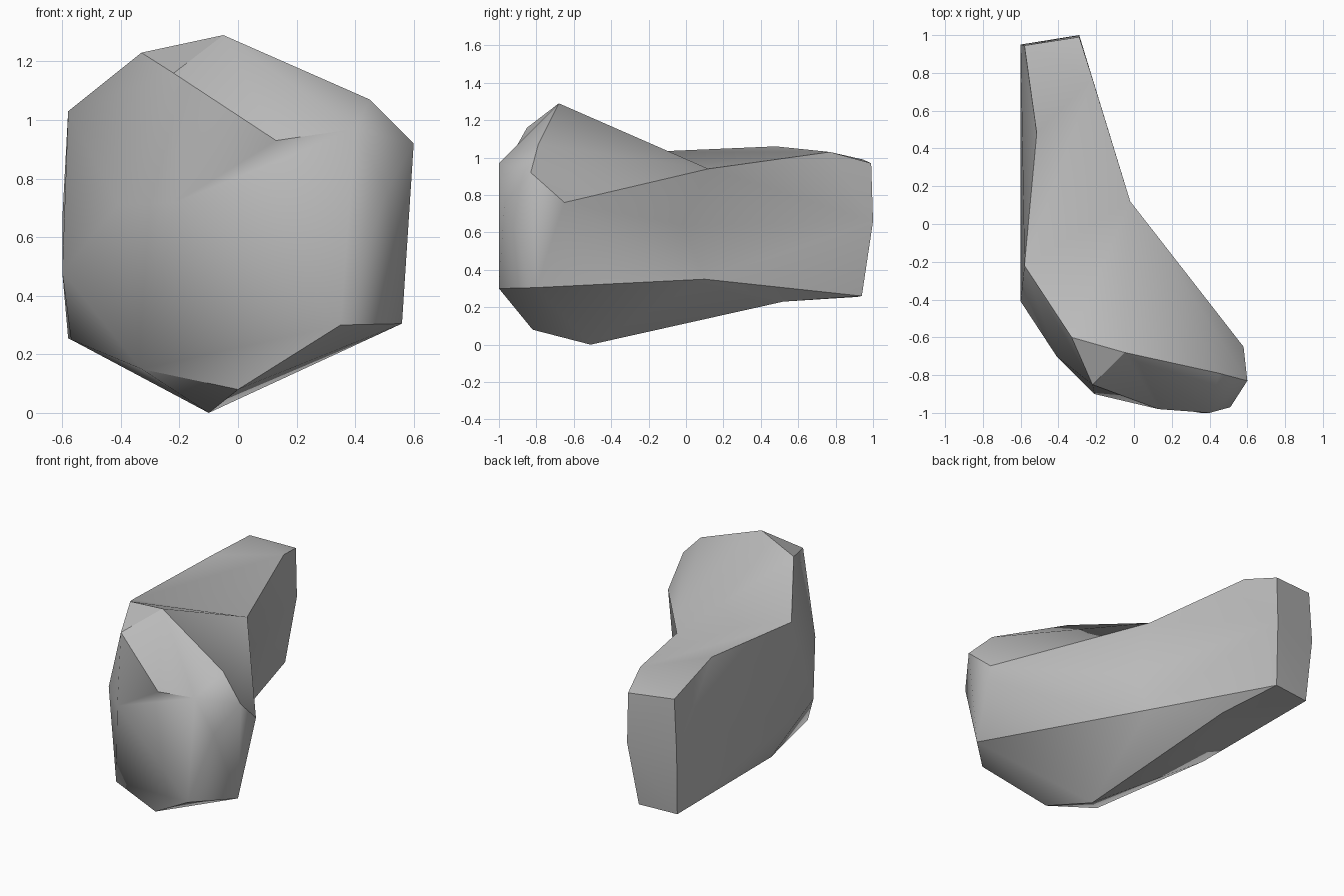
import bpy, bmesh
from mathutils import Vector

cube = bpy.data.objects.get("Cube")
if cube:
    bpy.data.objects.remove(cube, do_unlink=True)

stone = bpy.data.materials.new("stone_grey")
stone.use_nodes = True
GREY = (0.5, 0.5, 0.5, 1)
stone.diffuse_color = GREY
stone.node_tree.nodes["Principled BSDF"].inputs["Base Color"].default_value = GREY

# Corners that are referred to again when the hollows are made
bend_top, bend_low = (-.02, .12, .94), (-.03, .10, .35)
shoulder, keel = (-.58, -.22, 1.03), (-.1, -.51, 0)
brow_right, brow_left = (-.22, -.85, 1.16), (.4, -1, .97)
end_top, end_low, end_inner = (-.58, .945, .99), (-.58, .915, .255), (-.33, .94, .26)

# Corners shared by the two lobes, along the bend
shared = [bend_top, bend_low, shoulder, keel, (-.6, -.41, .48), (-.57, -.03, .25)]
# Broad front lobe: crown, left flank, front face, underside
head = [(-.05, -.68, 1.29), (-.33, -.6, 1.23), (.45, -.79, 1.07), brow_right, brow_left,
        (.6, -.83, .92), (.58, -.65, .76), (.56, -.8, .305),
        (.51, -.97, .76), (.35, -1, .3), (-.21, -.9, .72),
        (-.41, -.7, .71), (0, -.82, .08), (-.33, -.74, .15)]
# Narrow rear lobe: ridge and blunt end
tail = [(-.22, .77, 1.03), (-.29, .99, .97), (-.29, 1, .66), (-.6, .95, .66),
        end_top, end_low, end_inner]
# Hollowed edges: the two ends and the point the middle moves to
hollows = [(bend_top, bend_low, (-.03, -.015, .64)),
           (brow_right, brow_left, (.13, -.98, .93)),
           (shoulder, end_top, (-.515, .48, 1.06)),
           (keel, end_inner, (-.26, .52, .23))]


def hull(name, points):
    bm = bmesh.new()
    for p in points:
        bm.verts.new(p)
    res = bmesh.ops.convex_hull(bm, input=bm.verts)
    spare = {g for g in res["geom_interior"] + res["geom_unused"]
             if isinstance(g, bmesh.types.BMVert)}
    bmesh.ops.delete(bm, geom=list(spare), context='VERTS')
    bmesh.ops.recalc_face_normals(bm, faces=bm.faces)
    mesh = bpy.data.meshes.new(name)
    bm.to_mesh(mesh)
    bm.free()
    mesh.materials.append(stone)
    ob = bpy.data.objects.new(name, mesh)
    bpy.context.collection.objects.link(ob)
    return ob


def edge_between(bm, a, b):
    ends = [min(bm.verts, key=lambda v: (v.co - Vector(p)).length) for p in (a, b)]
    return bm.edges.get(ends)


def hollow(bm, a, b, middle):
    edge = edge_between(bm, a, b)
    if edge:
        mid = bmesh.utils.edge_split(edge, edge.verts[0], 0.5)[1]
        # Join the new corner to the far corner of each neighbouring triangle
        for f in list(mid.link_faces):
            far = [v for v in f.verts if v != mid and not bm.edges.get((mid, v))]
            if far:
                bmesh.utils.face_split(f, mid, far[0])
        mid.co = middle


# Join the lobes into one boulder
rock = hull("boulder", shared + head)
rear = hull("rear_lobe", shared + tail)
join = rock.modifiers.new("join", 'BOOLEAN')
join.operation, join.solver, join.object = 'UNION', 'EXACT', rear
bpy.context.view_layer.update()
joined = rock.evaluated_get(bpy.context.evaluated_depsgraph_get())
bm = bmesh.new()
bm.from_mesh(joined.to_mesh())
rock.modifiers.clear()
bpy.data.objects.remove(rear, do_unlink=True)

# Shape the hollows, then turn the underside fold to run across the belly
bmesh.ops.remove_doubles(bm, verts=bm.verts, dist=0.002)
bmesh.ops.triangulate(bm, faces=bm.faces)
for a, b, middle in hollows:
    hollow(bm, a, b, middle)
fold = edge_between(bm, keel, end_low)
if fold:
    bmesh.ops.rotate_edges(bm, edges=[fold])
bmesh.ops.recalc_face_normals(bm, faces=bm.faces)
bm.to_mesh(rock.data)
bm.free()

# Soft shading over shallow facets, crisp at strong edges
bpy.ops.object.select_all(action='DESELECT')
rock.select_set(True)
bpy.context.view_layer.objects.active = rock
bpy.ops.object.shade_smooth_by_angle(angle=0.6)
